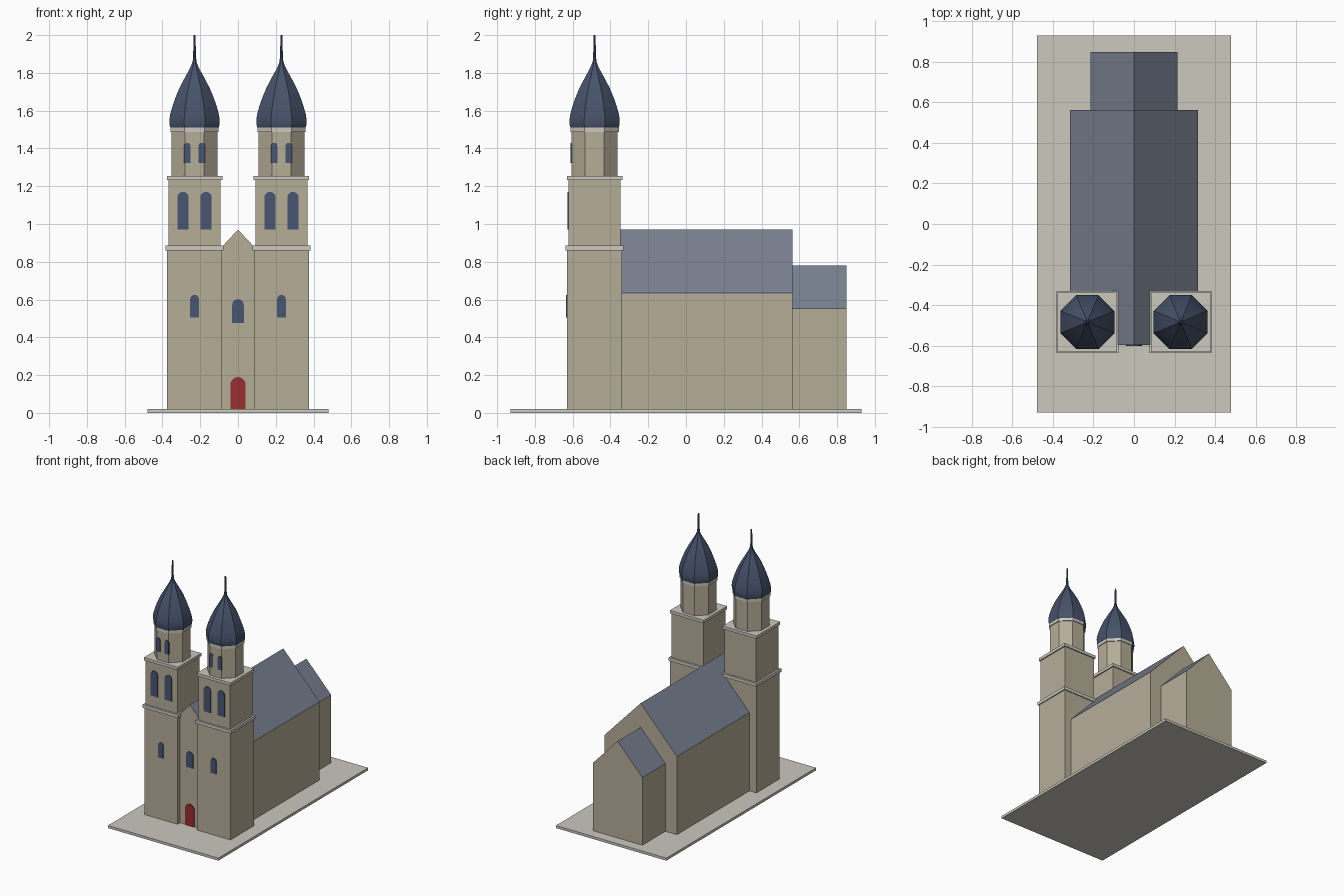
import bpy, bmesh, math

if "Cube" in bpy.data.objects:
    bpy.data.objects.remove(bpy.data.objects["Cube"])

def srgb(r, g, b):
    f = lambda c: c / 12.92 if c <= 0.04045 else ((c + 0.055) / 1.055) ** 2.4
    return tuple(f(v / 255) for v in (r, g, b)) + (1.0,)

def material(name, *rgb):
    m = bpy.data.materials.new(name)
    m.diffuse_color = srgb(*rgb)
    m.use_nodes = True
    m.node_tree.nodes["Principled BSDF"].inputs["Base Color"].default_value = m.diffuse_color
    return m

STONE = material("sandstone", 182, 173, 152)
TRIM = material("pale_stone", 203, 200, 190)
SLATE = material("roof_slate", 120, 128, 144)
DOME = material("dome_slate", 70, 82, 106)
GLASS = material("window_blue", 73, 85, 112)
RED = material("door_red", 152, 46, 48)

def finish(name, bm, *mats):
    bmesh.ops.recalc_face_normals(bm, faces=bm.faces[:])
    me = bpy.data.meshes.new(name)
    bm.to_mesh(me)
    bm.free()
    ob = bpy.data.objects.new(name, me)
    bpy.context.collection.objects.link(ob)
    for m in mats:
        me.materials.append(m)
    return ob

def extrude_y(name, pts, y0, y1, *mats):
    """Extrude an x-z outline from y0 to y1; a second material goes on sloping faces."""
    bm = bmesh.new()
    face = bm.faces.new([bm.verts.new((x, y0, z)) for x, z in pts])
    out = bmesh.ops.extrude_face_region(bm, geom=[face])
    for v in out["geom"]:
        if isinstance(v, bmesh.types.BMVert):
            v.co.y = y1
    bmesh.ops.recalc_face_normals(bm, faces=bm.faces[:])
    if len(mats) > 1:
        for f in bm.faces:
            f.normal_update()
            f.material_index = int(f.normal.z > 0.2)
    return finish(name, bm, *mats)

def block(name, cx, cy, hx, hy, z0, z1, mat):
    return extrude_y(name, [(cx - hx, z0), (cx + hx, z0), (cx + hx, z1), (cx - hx, z1)],
                     cy - hy, cy + hy, mat)

def octagon_loft(name, cx, cy, profile, mat):
    """Stack of octagonal rings; profile = (z, half width across flats)."""
    bm = bmesh.new()
    rings = []
    for z, a in profile:
        r = a / math.cos(math.pi / 8)
        rings.append([bm.verts.new((cx + r * math.cos((k + 0.5) * math.pi / 4),
                                    cy + r * math.sin((k + 0.5) * math.pi / 4), z))
                      for k in range(8)])
    for lo, hi in zip(rings, rings[1:]):
        for k in range(8):
            j = (k + 1) % 8
            bm.faces.new((lo[k], lo[j], hi[j], hi[k]))
    bm.faces.new(rings[0][::-1])
    bm.faces.new(rings[-1])
    return finish(name, bm, mat)

def arch(name, cx, wall_y, width, z0, z1, mat):
    """Thin round-topped plate on a front wall."""
    r = width / 2
    pts = [(cx - r, z0), (cx + r, z0)]
    pts += [(cx + r * math.cos(k * math.pi / 10), z1 - r + r * math.sin(k * math.pi / 10))
            for k in range(11)]
    return extrude_y(name, pts, wall_y - 0.006, wall_y + 0.002, mat)

def gabled(name, half, eave, ridge, y0, y1):
    return extrude_y(name, [(-half, 0.02), (half, 0.02), (half, eave), (0, ridge), (-half, eave)],
                     y0, y1, STONE, SLATE)

# Ground slab, nave (its front gable shows between the towers) and choir
block("base_slab", 0, 0, 0.48, 0.93, 0, 0.02, TRIM)
gabled("nave", 0.315, 0.635, 0.97, -0.597, 0.563)
gabled("choir", 0.215, 0.553, 0.78, 0.55, 0.85)

# Door and central window
arch("door", 0, -0.597, 0.08, 0.02, 0.19, RED)
arch("central_window", 0, -0.597, 0.062, 0.477, 0.602, GLASS)

# Twin towers
CY = -0.484
dome_profile = [(1.508, 0.127), (1.525, 0.132), (1.55, 0.133), (1.58, 0.129), (1.62, 0.118),
                (1.67, 0.101), (1.72, 0.080), (1.77, 0.054), (1.81, 0.032), (1.835, 0.019),
                (1.86, 0.010), (1.89, 0.0075), (2.0, 0.005)]
for side, s in (("left", -1), ("right", 1)):
    x = 0.23 * s
    block(side + "_tower_shaft", x, CY, 0.145, 0.145, 0.02, 0.865, STONE)
    block(side + "_lower_cornice", x, CY, 0.153, 0.153, 0.86, 0.885, TRIM)
    block(side + "_belfry", x, CY, 0.138, 0.138, 0.885, 1.235, STONE)
    block(side + "_upper_cornice", x, CY, 0.147, 0.147, 1.232, 1.255, TRIM)
    octagon_loft(side + "_drum", x, CY, [(1.255, 0.122), (1.49, 0.122)], STONE)
    octagon_loft(side + "_drum_cornice", x, CY, [(1.488, 0.128), (1.51, 0.128)], TRIM)
    dome = octagon_loft(side + "_onion_dome", x, CY, dome_profile, DOME)
    bpy.ops.object.select_all(action="DESELECT")
    dome.select_set(True)
    bpy.context.view_layer.objects.active = dome
    bpy.ops.object.shade_smooth_by_angle(angle=math.radians(25))
    # Tower windows
    arch(side + "_shaft_window", x, CY - 0.145, 0.046, 0.505, 0.625, GLASS)
    for n, t in (("a", -1), ("b", 1)):
        arch(f"{side}_belfry_window_{n}", x + 0.061 * t, CY - 0.138, 0.06, 0.97, 1.17, GLASS)
        arch(f"{side}_drum_window_{n}", x + 0.038 * t, CY - 0.122, 0.034, 1.322, 1.43, GLASS)
